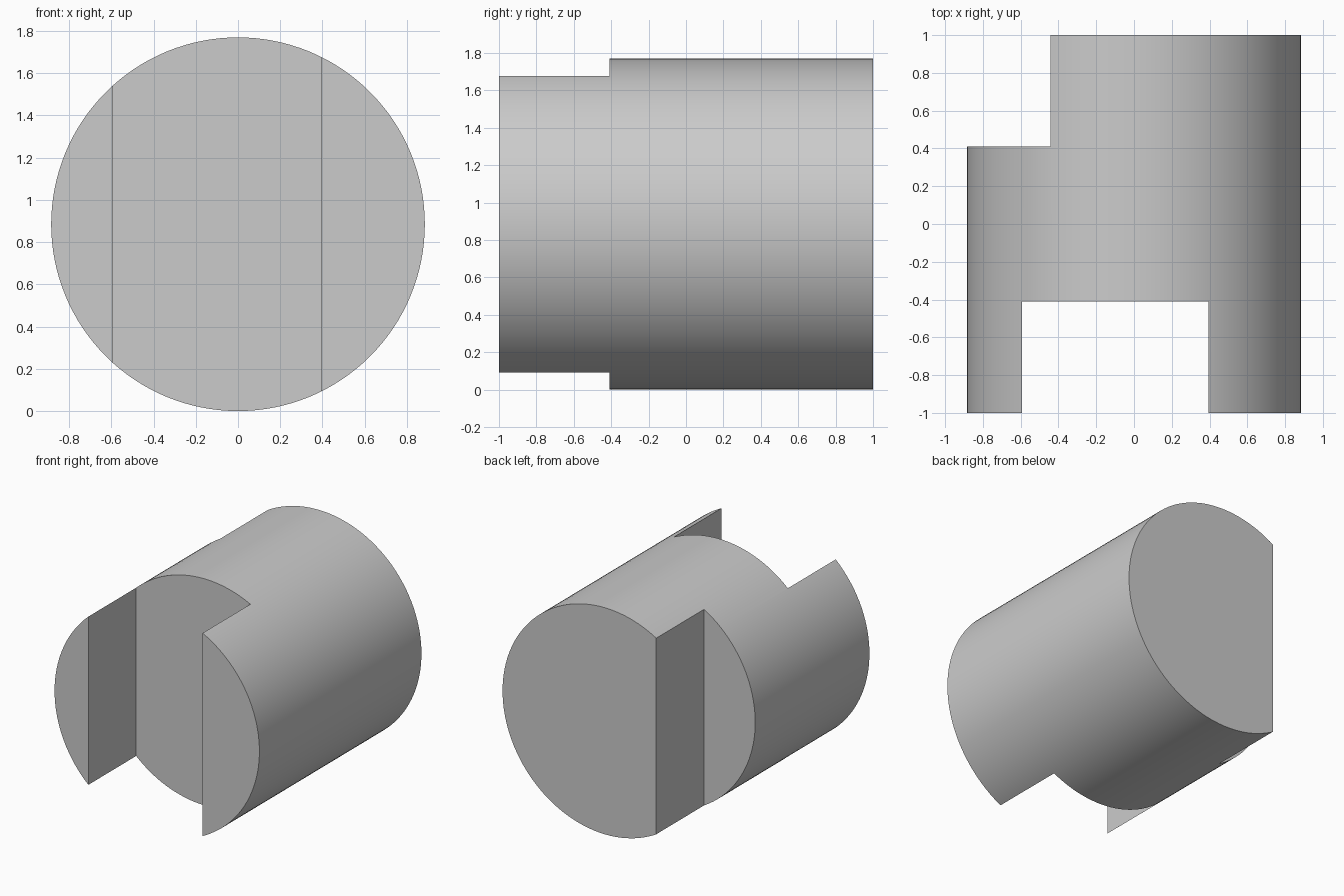
import bpy
from math import radians

if "Cube" in bpy.data.objects:
    bpy.data.objects.remove(bpy.data.objects["Cube"])

R = 0.885         # cylinder radius
STEP = 0.41       # depth position of both cuts

# Main round body lying along y
bpy.ops.mesh.primitive_cylinder_add(vertices=128, radius=R, depth=2,
                                    location=(0, 0, R), rotation=(radians(90), 0, 0))
body = bpy.context.object
body.name = "notched_cylinder"


def cut(name, x0, x1, y0, y1):
    """Cut a full-height box out of the body."""
    bpy.ops.mesh.primitive_cube_add(size=1, location=((x0 + x1) / 2, (y0 + y1) / 2, R))
    cutter = bpy.context.object
    cutter.name = name
    cutter.scale = (x1 - x0, y1 - y0, 3)
    cutter.hide_render = True
    mod = body.modifiers.new(name, 'BOOLEAN')
    mod.operation = 'DIFFERENCE'
    mod.solver = 'EXACT'
    mod.object = cutter
    bpy.ops.object.select_all(action='DESELECT')
    body.select_set(True)
    bpy.context.view_layer.objects.active = body
    bpy.ops.object.modifier_apply(modifier=name)
    bpy.data.objects.remove(cutter)


# Front slot between the two prongs
cut("front_slot", -0.593, 0.394, -1.5, -STEP)
# Step on the back left side
cut("back_step", -1.5, -0.443, STEP, 1.5)

# Smooth round wall, sharp cut edges
bpy.ops.object.shade_smooth_by_angle(angle=radians(30))
